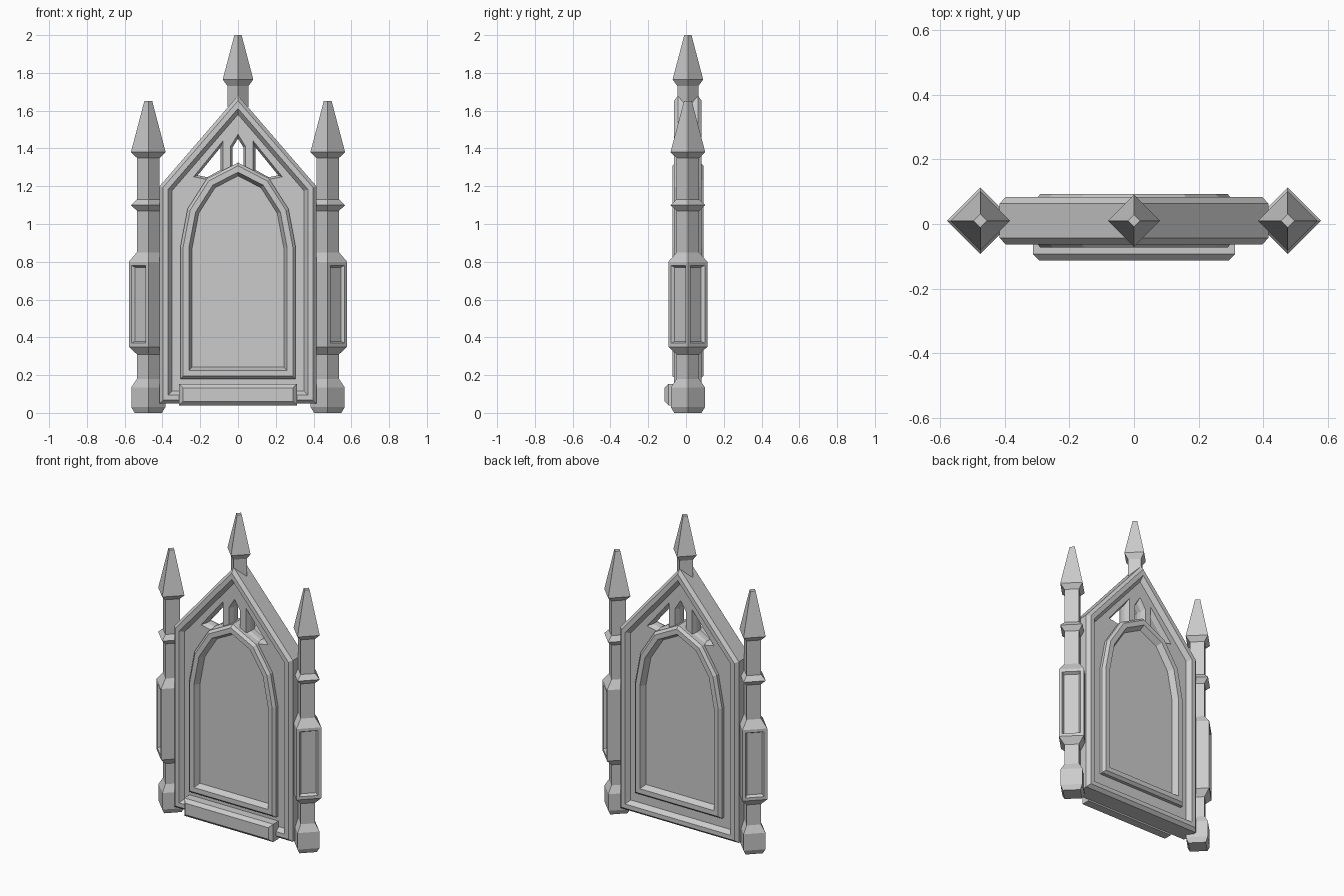
import bpy, bmesh, math
from mathutils import Vector

if "Cube" in bpy.data.objects:
    bpy.data.objects.remove(bpy.data.objects["Cube"])

CY = 0.01  # mid plane of the monument

stone = bpy.data.materials.new("grey stone")
stone.diffuse_color = (0.6, 0.6, 0.6, 1)
stone.use_nodes = True
stone.node_tree.nodes["Principled BSDF"].inputs["Base Color"].default_value = stone.diffuse_color


def finish(name, bm):
    bmesh.ops.recalc_face_normals(bm, faces=bm.faces)
    me = bpy.data.meshes.new(name)
    bm.to_mesh(me)
    bm.free()
    me.materials.append(stone)
    ob = bpy.data.objects.new(name, me)
    bpy.context.collection.objects.link(ob)
    return ob


def inset(pts, d):
    """Move every edge of a closed outline inwards by d (mitred)."""
    area = sum(a[0] * b[1] - b[0] * a[1] for a, b in zip(pts, pts[1:] + pts[:1]))
    s = 1 if area > 0 else -1
    out = []
    for i, p in enumerate(pts):
        p = Vector(p)
        e1 = (p - Vector(pts[i - 1])).normalized()
        e2 = (Vector(pts[(i + 1) % len(pts)]) - p).normalized()
        n1, n2 = Vector((-e1.y, e1.x)) * s, Vector((-e2.y, e2.x)) * s
        out.append(p + (n1 + n2) * d / (1 + n1.dot(n2)))
    return out


def loft(name, pts, profile, ring=False):
    """Sweep an x-z outline through (inset, depth) steps; ring closes the sweep, else caps."""
    bm = bmesh.new()
    loops = [[bm.verts.new((p.x, CY + y, p.y)) for p in inset(pts, d)] for d, y in profile]
    pairs = list(zip(loops, loops[1:]))
    if ring:
        pairs.append((loops[-1], loops[0]))
    else:
        bm.faces.new(loops[0])
        bm.faces.new(loops[-1])
    n = len(pts)
    for a, b in pairs:
        for i in range(n):
            j = (i + 1) % n
            bm.faces.new((a[i], a[j], b[j], b[i]))
    return finish(name, bm)


def two_sided(steps):
    return steps + [(d, -y) for d, y in reversed(steps)]


def sym(right):
    """Complete an outline from its right half (bottom to apex on x = 0)."""
    return right + [(-x, z) for x, z in reversed(right) if x > 0]


def diamond_post(x, profile):
    """Four sided post with corners facing front and sides."""
    bm = bmesh.new()
    loops = []
    for r, z in profile:
        loops.append([bm.verts.new((x + r * math.cos(k * math.pi / 2),
                                    CY + r * math.sin(k * math.pi / 2), z)) for k in range(4)])
    bm.faces.new(loops[0])
    bm.faces.new(loops[-1])
    for a, b in zip(loops, loops[1:]):
        for i in range(4):
            j = (i + 1) % 4
            bm.faces.new((a[i], a[j], b[j], b[i]))
    bmesh.ops.recalc_face_normals(bm, faces=bm.faces)
    return bm


# gabled slab
gable = sym([(0.415, 0.05), (0.415, 1.2), (0, 1.68)])
slab = loft("back_panel", gable, [(0.03, -0.045), (0.03, 0.045)])

# raised gable frame, same on front and back
loft("gable_frame", gable,
     two_sided([(0, -0.053), (0.018, -0.073), (0.045, -0.073), (0.067, -0.043)]), ring=True)

# pointed arch moulding, same on front and back
arch = sym([(0.305, 0.18), (0.305, 0.88), (0.267, 1.08), (0.165, 1.24), (0, 1.325)])
loft("arch_moulding", arch,
     two_sided([(0, -0.065), (0.015, -0.082), (0.045, -0.082), (0.065, -0.04)]), ring=True)

# tracery openings cut through the slab above the arch
side = [(0.08, 1.44), (0.08, 1.28), (0.16, 1.235), (0.235, 1.25)]
openings = {
    "centre_opening": sym([(0.04, 1.27), (0.04, 1.41), (0, 1.475)]),
    "right_opening": side,
    "left_opening": [(-x, z) for x, z in side],
}
for name, pts in openings.items():
    cutter = loft(name + "_cutter", pts, two_sided([(-0.004, -0.055), (0.012, -0.015)]))
    cutter.hide_render = True
    cutter.hide_viewport = True
    mod = slab.modifiers.new(name, 'BOOLEAN')
    mod.operation = 'DIFFERENCE'
    mod.solver = 'EXACT'
    mod.object = cutter

# plaque at the front foot
loft("front_plaque", [(-0.312, 0.04), (0.312, 0.04), (0.312, 0.153), (-0.312, 0.153)],
     [(0, -0.05), (0, -0.103), (0.02, -0.123)])

# side pillars with sunk panels on the two outer faces
bm = diamond_post(-0.475, [
    (0.072, 0), (0.09, 0.03), (0.09, 0.135), (0.06, 0.18), (0.06, 0.31), (0.103, 0.35),
    (0.103, 0.80), (0.06, 0.85), (0.06, 1.07), (0.092, 1.10), (0.06, 1.13),
    (0.06, 1.35), (0.092, 1.38), (0.021, 1.65)])
panels = [f for f in bm.faces
          if 0.5 < f.calc_center_median().z < 0.65 and f.normal.x < -0.1]
bmesh.ops.inset_individual(bm, faces=panels, thickness=0.027, depth=0)
bmesh.ops.inset_individual(bm, faces=panels, thickness=0.014, depth=-0.018)
pillar = finish("side_pillars", bm)
pillar.modifiers.new("mirror", 'MIRROR').use_axis = (True, False, False)

# spire on the apex
finish("apex_spire", diamond_post(0, [
    (0.055, 1.62), (0.055, 1.73), (0.081, 1.765), (0.019, 2.0)]))
